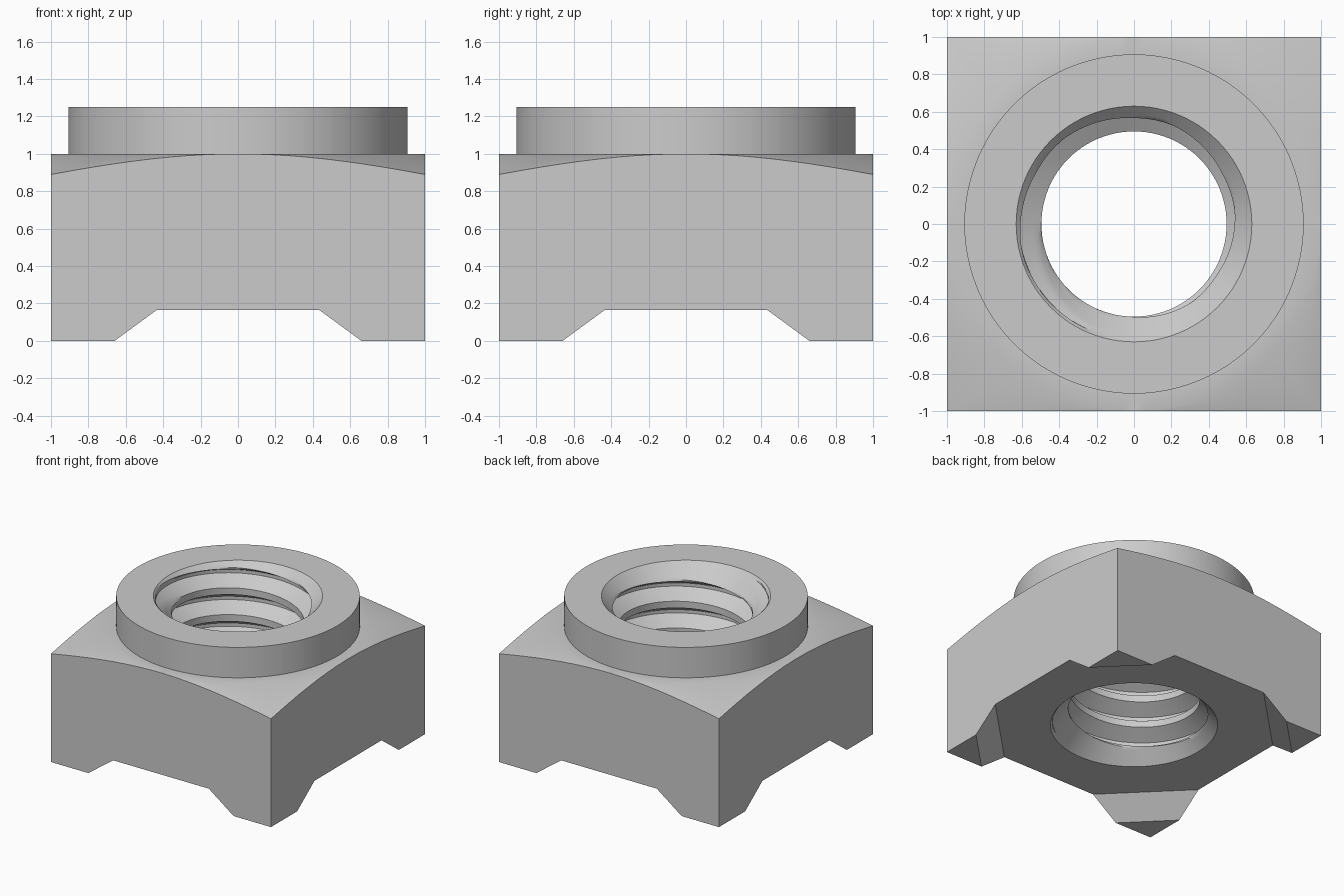
import bpy, bmesh
from math import sin, cos, pi, atan

if "Cube" in bpy.data.objects:
    bpy.data.objects.remove(bpy.data.objects["Cube"])

FLOOR, TOP = 0.165, 1.25          # underside of the body, top of the collar
PITCH, MINOR, DEPTH = 0.22, 0.495, 0.119
MOUTH, COLLAR = 0.63, 0.907
Z0 = 1.172                        # lower edge of a thread crest at angle 0
STEPS = 16                        # thread rows per turn


def thread_radius(z, a):
    """Trapezoid thread profile, opened by 45 degree countersinks at both ends."""
    u = ((z - Z0 - PITCH * a / (2 * pi)) / PITCH % 1) * STEPS
    t = max(0, min((u - 4) / 5, 1, (16 - u) / 5))
    cone = max(MOUTH - (TOP - z), MOUTH - (z - FLOOR))
    return max(MINOR + DEPTH * t, cone)


def column(a):
    """Closed radial section (r, z) of the nut at angle a."""
    c, s = abs(cos(a)), abs(sin(a))
    square = 1 / max(c, s)
    pts = []
    # threaded bore, rows follow the helix
    for k in range(7, -91, -1):
        z = Z0 + k * PITCH / STEPS + PITCH * a / (2 * pi)
        z = max(FLOOR, min(TOP, z))
        pts.append((thread_radius(z, a), z))
    # underside and sloped corner feet
    edge = square * (c + s)
    foot_z = FLOOR * (1 - max(0, min(1, (edge - 1.435) / 0.225)))
    pts.append((min(square, 1.435 / (c + s)), FLOOR))
    pts.append((min(square, 1.66 / (c + s)), foot_z))
    pts.append((square, foot_z))
    # square side, conical top chamfer, round collar
    pts.append((square, 1 - (square - 1) * 0.266))
    pts += [(1, 1), (COLLAR, 1), (COLLAR, TOP)]
    return pts


# even columns plus the exact angles of the foot corners
angles = {round(2 * pi * i / 96, 9) for i in range(97)}
for q in range(4):
    for t in (0.435, 0.66):
        angles |= {q * pi / 2 + atan(t), (q + 1) * pi / 2 - atan(t)}

bm = bmesh.new()
cols = [[bm.verts.new((r * cos(a), r * sin(a), z)) for r, z in column(a)]
        for a in sorted(angles)]
for p, q in zip(cols, cols[1:]):
    for i in range(len(p)):
        j = (i + 1) % len(p)
        bm.faces.new((p[i], p[j], q[j], q[i]))
bmesh.ops.remove_doubles(bm, verts=bm.verts, dist=2e-5)
bmesh.ops.dissolve_degenerate(bm, edges=bm.edges, dist=1e-5)
bmesh.ops.recalc_face_normals(bm, faces=bm.faces)

mesh = bpy.data.meshes.new("square_weld_nut")
bm.to_mesh(mesh)
bm.free()
nut = bpy.data.objects.new("square_weld_nut", mesh)
bpy.context.collection.objects.link(nut)
bpy.context.view_layer.objects.active = nut
nut.select_set(True)
bpy.ops.object.shade_smooth_by_angle(angle=0.5)
